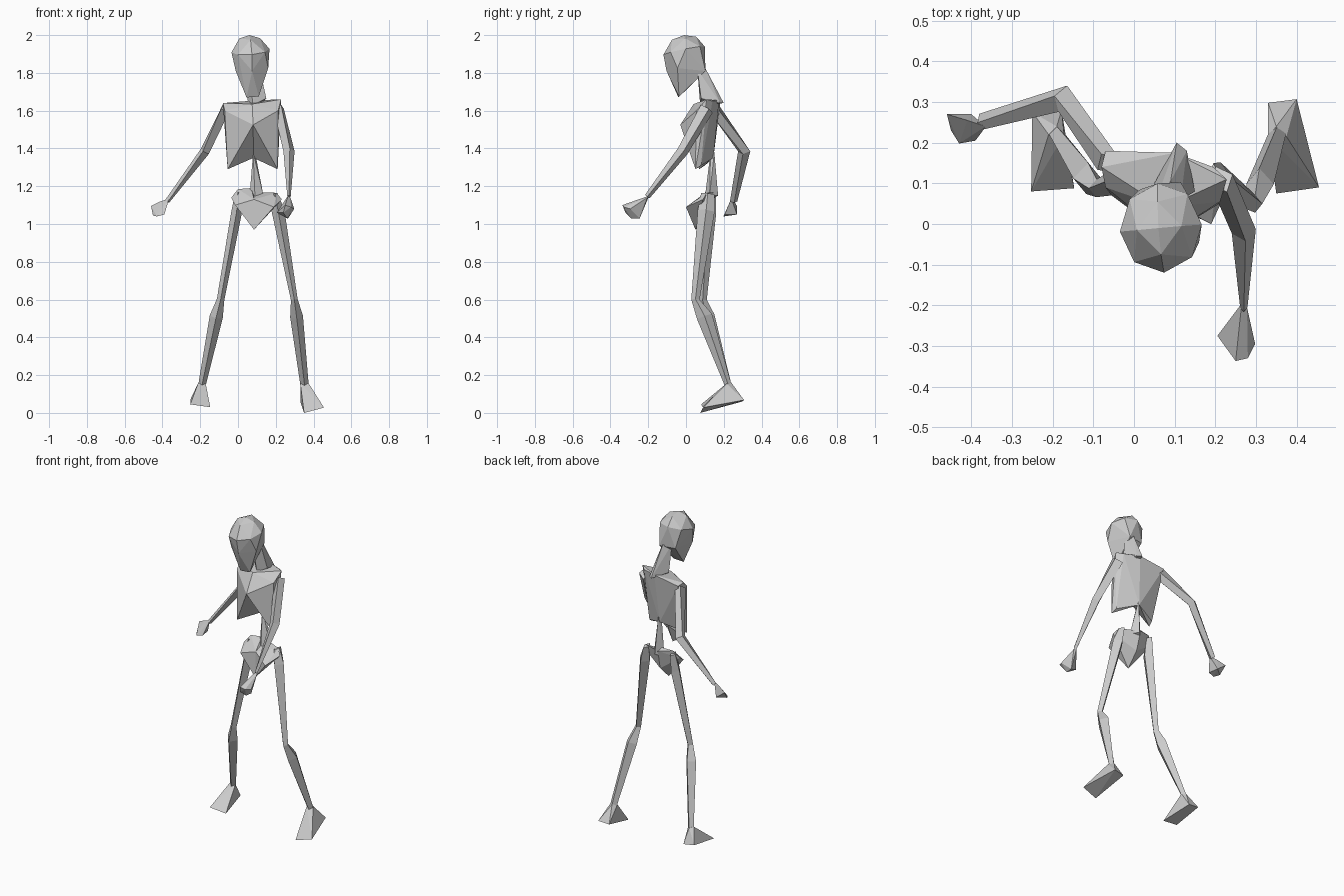
import bpy, bmesh, math
from mathutils import Vector


def finish(bm, name):
    bmesh.ops.recalc_face_normals(bm, faces=bm.faces[:])
    me = bpy.data.meshes.new(name)
    bm.to_mesh(me)
    bm.free()
    ob = bpy.data.objects.new(name, me)
    bpy.context.collection.objects.link(ob)
    return ob


def hull(name, pts):
    """Faceted solid block around a few corner points."""
    bm = bmesh.new()
    for p in pts:
        bm.verts.new(p)
    bmesh.ops.convex_hull(bm, input=bm.verts[:])
    loose = [v for v in bm.verts if not v.link_faces]
    bmesh.ops.delete(bm, geom=loose, context='VERTS')
    return finish(bm, name)


def limb(name, stations, ref):
    """Four-sided tapered limb; station = (point, half width, half depth)."""
    bm = bmesh.new()
    ps = [Vector(s[0]) for s in stations]
    rings = []
    for i, (p, a, b) in enumerate(stations):
        t = (ps[min(i + 1, len(ps) - 1)] - ps[max(i - 1, 0)]).normalized()
        u = t.cross(Vector(ref)).normalized()
        v = t.cross(u)
        rings.append([bm.verts.new(ps[i] + o)
                      for o in (u * a, v * b, -u * a, -v * b)])
    for r, s in zip(rings, rings[1:]):
        for k in range(4):
            bm.faces.new((r[k], r[(k + 1) % 4], s[(k + 1) % 4], s[k]))
    bm.faces.new(rings[0])
    bm.faces.new(rings[-1])
    return finish(bm, name)


# Head: crown, eight-sided brow ring, cheeks, nape and chin
head = [(0.06, -0.01, 2.0)]
for k in range(8):
    a = math.tau * (k + 0.1) / 8
    c, s = math.cos(a), math.sin(a)
    head.append((0.066 + 0.101 * c, -0.01 + 0.11 * s, 1.918 + 0.022 * s + 0.008 * c))
    if k % 2 == 0:
        head.append((0.062 + 0.055 * c, -0.01 + 0.065 * s, 1.983 + 0.008 * s))
head += [(-0.012, -0.05, 1.81), (0.16, -0.045, 1.825), (0.075, -0.103, 1.81),
         (0.015, 0.085, 1.81), (0.115, 0.103, 1.81),
         (0.045, -0.04, 1.67), (0.11, -0.037, 1.675)]
hull("head", head)

# Neck
hull("neck", [(0.055, 0.06, 1.82), (0.115, 0.06, 1.82), (0.09, 0.105, 1.82),
              (0.05, 0.10, 1.655), (0.15, 0.08, 1.665), (0.105, 0.2, 1.64),
              (0.13, 0.18, 1.64), (0.08, 0.075, 1.63)])

# Ribcage: two halves sharing breastbone and spine, open notch below
centre = [(0.08, -0.03, 1.525), (0.075, 0.04, 1.635), (0.10, 0.175, 1.655),
          (0.082, 0.145, 1.35)]
hull("ribcage_left", centre + [
    (-0.08, 0.14, 1.64), (-0.07, 0.18, 1.63), (-0.07, 0.09, 1.60),
    (-0.055, 0.07, 1.29), (-0.05, 0.10, 1.31)])
hull("ribcage_right", centre + [
    (0.228, 0.11, 1.66), (0.195, 0.14, 1.65), (0.212, 0.055, 1.60),
    (0.21, 0.05, 1.29), (0.20, 0.08, 1.31)])

# Spine
hull("spine", [(0.08, 0.13, 1.38), (0.09, 0.15, 1.38), (0.06, 0.13, 1.13),
               (0.135, 0.125, 1.15), (0.10, 0.17, 1.15), (0.09, 0.10, 1.14)])

# Pelvis: two flared wings meeting at a low point
core = [(0.085, 0.16, 1.17), (0.085, 0.055, 1.13), (0.085, 0.05, 0.97),
        (0.09, 0.13, 1.05)]
hull("pelvis_left", core + [(-0.035, 0.11, 1.14), (0.0, 0.13, 1.185),
                            (-0.015, 0.045, 1.10), (0.07, 0.14, 1.19)])
hull("pelvis_right", core + [(0.232, 0.09, 1.13), (0.205, 0.11, 1.165),
                             (0.19, 0.0, 1.09), (0.12, 0.13, 1.15)])

# Legs: hip, knee, calf, ankle
limb("leg_left", [((0.0, 0.13, 1.165), 0.015, 0.03),
                  ((-0.008, 0.118, 1.06), 0.028, 0.042),
                  ((-0.092, 0.088, 0.60), 0.02, 0.022),
                  ((-0.115, 0.112, 0.51), 0.035, 0.04),
                  ((-0.19, 0.222, 0.15), 0.02, 0.018)], (0, 1, 0))
limb("leg_right", [((0.195, 0.115, 1.16), 0.015, 0.035),
                   ((0.212, 0.107, 1.07), 0.034, 0.045),
                   ((0.298, 0.05, 0.60), 0.018, 0.022),
                   ((0.31, 0.098, 0.51), 0.034, 0.042),
                   ((0.352, 0.222, 0.15), 0.022, 0.018)], (0, 1, 0))

# Feet: wedges rising to the ankle
hull("foot_left", [(-0.253, 0.08, 0.045), (-0.147, 0.088, 0.03),
                   (-0.25, 0.275, 0.075), (-0.178, 0.28, 0.065),
                   (-0.21, 0.22, 0.16), (-0.172, 0.22, 0.16), (-0.19, 0.24, 0.155)])
hull("foot_right", [(0.35, 0.075, 0.0), (0.455, 0.09, 0.028),
                    (0.33, 0.298, 0.06), (0.40, 0.307, 0.068),
                    (0.33, 0.215, 0.155), (0.375, 0.215, 0.155), (0.35, 0.24, 0.16)])

# Arms: shoulder, elbow, wrist
limb("arm_left", [((-0.065, 0.15, 1.61), 0.03, 0.035),
                  ((-0.175, 0.308, 1.385), 0.034, 0.026),
                  ((-0.375, 0.252, 1.12), 0.02, 0.013)], (0, 0, 1))
limb("arm_right", [((0.215, 0.11, 1.61), 0.03, 0.04),
                   ((0.27, -0.018, 1.385), 0.03, 0.03),
                   ((0.27, -0.205, 1.145), 0.009, 0.015)], (0, 0, 1))

# Hands: small closed blocks
hull("hand_left", [(-0.46, 0.27, 1.095), (-0.43, 0.198, 1.04), (-0.39, 0.205, 1.05),
                   (-0.40, 0.27, 1.05), (-0.41, 0.255, 1.12), (-0.45, 0.23, 1.045),
                   (-0.365, 0.24, 1.135), (-0.375, 0.225, 1.10)])
hull("hand_right", [(0.205, -0.275, 1.06), (0.25, -0.337, 1.10), (0.28, -0.33, 1.09),
                    (0.298, -0.295, 1.08), (0.26, -0.29, 1.03), (0.265, -0.245, 1.03),
                    (0.265, -0.195, 1.15), (0.278, -0.205, 1.14), (0.24, -0.32, 1.06)])
